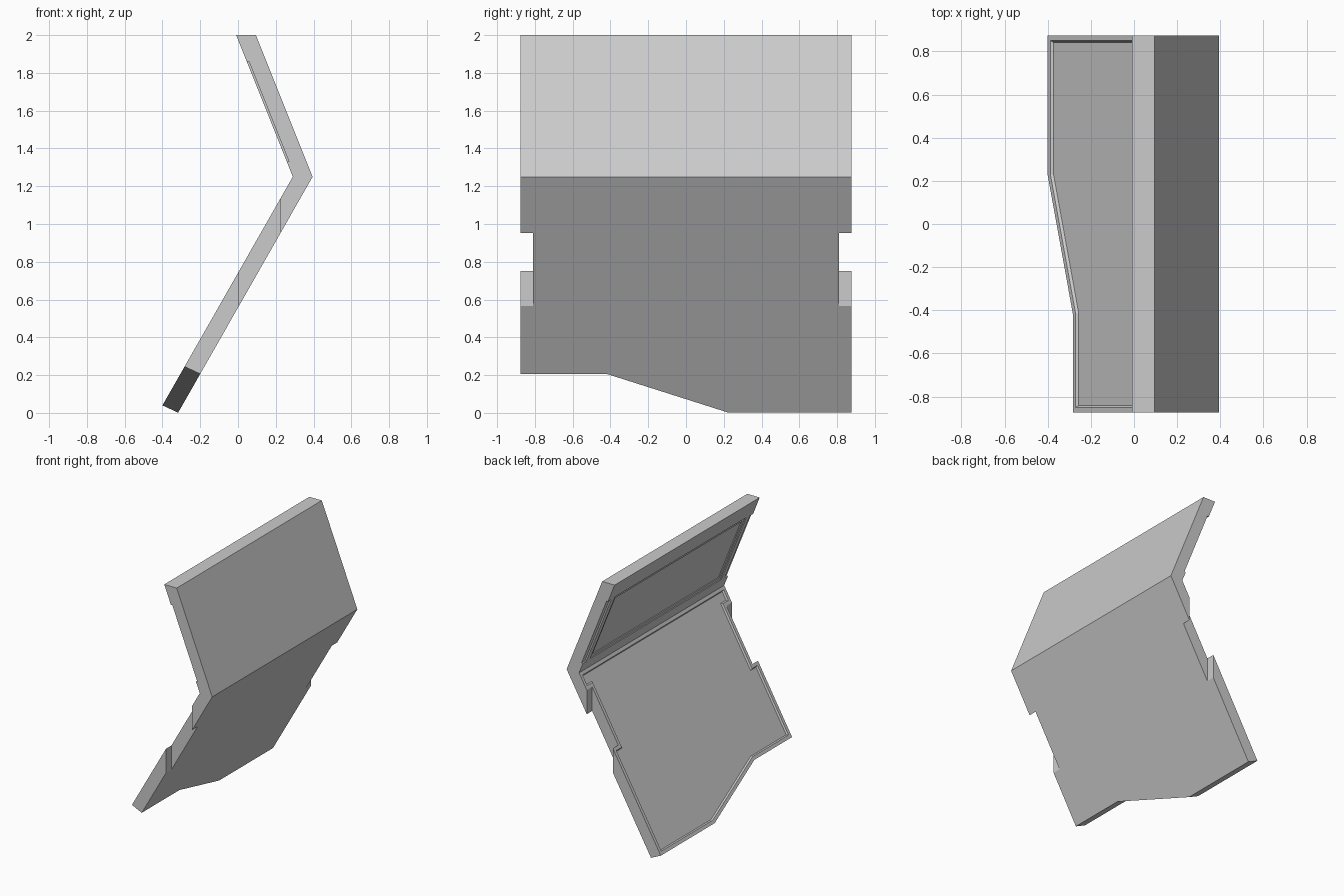
import bpy, bmesh

if "Cube" in bpy.data.objects:
    bpy.data.objects.remove(bpy.data.objects["Cube"])

HALF = 0.875
SLOPE = 1.754


def finish(name, bm):
    bmesh.ops.recalc_face_normals(bm, faces=bm.faces[:])
    mesh = bpy.data.meshes.new(name)
    bm.to_mesh(mesh)
    bm.free()
    ob = bpy.data.objects.new(name, mesh)
    bpy.context.collection.objects.link(ob)
    return ob


def loft(name, loop_a, loop_b, inset=None):
    """Solid between two matching outlines, with an optional recess in the first."""
    bm = bmesh.new()
    a = [bm.verts.new(p) for p in loop_a]
    b = [bm.verts.new(p) for p in loop_b]
    n = len(a)
    face = bm.faces.new(a)
    bm.faces.new(b[::-1])
    for i in range(n):
        j = (i + 1) % n
        bm.faces.new((a[j], a[i], b[i], b[j]))
    bmesh.ops.recalc_face_normals(bm, faces=bm.faces[:])
    if inset:
        for width, depth in inset:
            bmesh.ops.inset_region(bm, faces=[face], thickness=width,
                                   depth=depth, use_even_offset=True)
    return finish(name, bm)


def prism(name, profile, y0, y1):
    return loft(name, [(x, y0, z) for x, z in profile],
                [(x, y1, z) for x, z in profile])


# Lower panel: y, inner x, outer x around the outline (notched sides, stepped end)
notch = [(HALF, 0.29, 0.395), (HALF, 0.225, 0.225), (0.81, 0.225, 0.225),
         (0.81, 0.005, 0.005), (HALF, 0.005, 0.005)]
outline = notch + [(HALF, -0.40, -0.317), (0.225, -0.40, -0.317),
                   (-0.42, -0.283, -0.20), (-HALF, -0.283, -0.20)]
outline += [(-y, xi, xo) for y, xi, xo in reversed(notch)]
inner = [(xi, y, 1.25 + (xi - 0.29) * SLOPE) for y, xi, xo in outline]
outer = [(xo, y, 1.25 + (xo - 0.395) * SLOPE) for y, xi, xo in outline]
loft("lower_panel", inner, outer, [(0.025, 0.0), (0.008, -0.012)])

# Upper panel
lid = prism("upper_panel", [(-0.01, 2.0), (0.095, 2.0), (0.395, 1.25), (0.29, 1.25)],
            -HALF, HALF)


def inner_x(z):
    return -0.01 + (2.0 - z) * 0.4


def cut(name, z0, z1, y0, y1, depth):
    """Shallow recess in the inner face of the upper panel."""
    c = prism(name, [(inner_x(z0) - 0.03, z0), (inner_x(z0) + depth, z0),
                     (inner_x(z1) + depth, z1), (inner_x(z1) - 0.03, z1)], y0, y1)
    c.hide_render = True
    c.hide_viewport = True
    c.display_type = 'WIRE'
    m = lid.modifiers.new(name, 'BOOLEAN')
    m.operation = 'DIFFERENCE'
    m.solver = 'EXACT'
    m.object = c


# Side rebates and stepped screen recess
for s, side in ((-1, "front"), (1, "back")):
    ys = sorted((s * 0.835, s * 0.95))
    cut("rebate_cutter_" + side, 1.33, 1.86, ys[0], ys[1], 0.012)
cut("screen_frame_cutter", 1.335, 1.865, -0.79, 0.79, 0.008)
cut("screen_cutter", 1.36, 1.84, -0.765, 0.765, 0.016)
